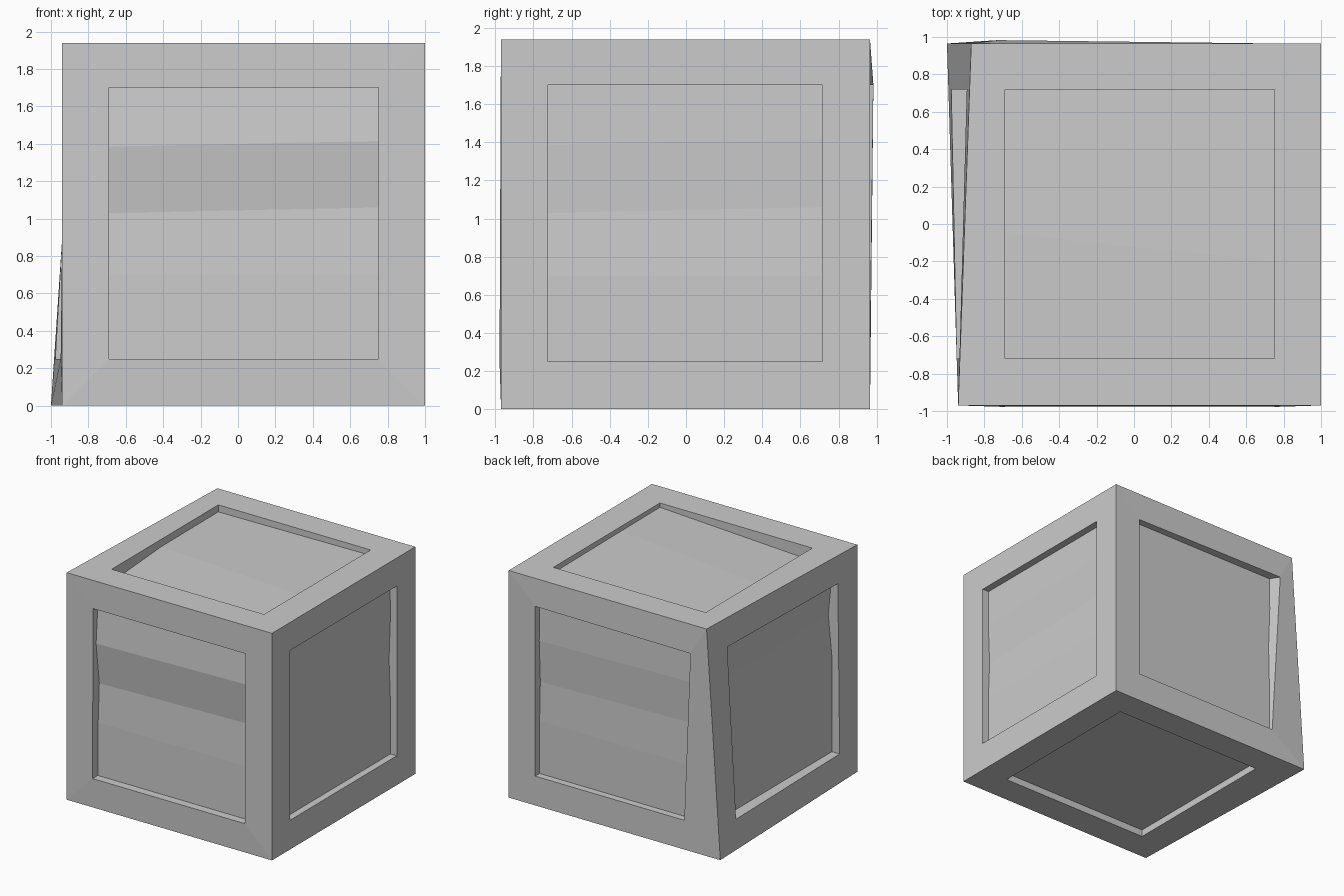
import bpy, bmesh

if "Cube" in bpy.data.objects:
    bpy.data.objects.remove(bpy.data.objects["Cube"])

frame, panels = bmesh.new(), bmesh.new()

# Outer corners of the slightly lopsided crate: key is (left/right, front/back, bottom/top)
C = {(0, 0, 0): (-.94, -.97, 0), (1, 0, 0): (1, -.97, 0),
     (1, 1, 0): (1, .965, 0), (0, 1, 0): (-1, .965, 0),
     (0, 0, 1): (-.94, -.97, 1.94), (1, 0, 1): (1, -.97, 1.94),
     (1, 1, 1): (1, .965, 1.94), (0, 1, 1): (-.87, .965, 1.94)}


def poly(bm, pts):
    bm.faces.new([bm.verts.new(p) for p in pts])


def side(keys, place, rim, rows):
    """keys: outer corners, counter-clockwise from lower left; rim: opening
    corners (u, v, depth); rows: panel rows from bottom to top, each
    (u0, v0, depth0, u1, v1, depth1)."""
    out = [C[k] for k in keys]
    hole = [place(*r) for r in rim]
    left = [place(*r[:3]) for r in rows]
    right = [place(*r[3:]) for r in rows]
    # border around the opening
    for i in range(4):
        j = (i + 1) % 4
        poly(frame, [out[i], out[j], hole[j], hole[i]])
    # recess walls
    poly(frame, [hole[0], hole[1], right[0], left[0]])
    poly(frame, [hole[1], hole[2]] + right[::-1])
    poly(frame, [hole[2], hole[3], left[-1], right[-1]])
    poly(frame, [hole[3], hole[0]] + left)
    # warped panel
    for i in range(len(rows) - 1):
        poly(panels, [left[i], right[i], right[i + 1], left[i + 1]])


def planks(u0, u1, depths, tilt=.015):
    """Horizontal bands with slightly slanted kinks."""
    vs = [.25, .70, 1.045, 1.40, 1.70]
    ts = [0, 0, tilt, tilt, 0]
    return [(u0, v - t, d, u1, v + t, d) for v, t, d in zip(vs, ts, depths)]


def rect(u0, u1, v0, v1):
    return [(u0, v0, 0), (u1, v0, 0), (u1, v1, 0), (u0, v1, 0)]


# front
side([(0, 0, 0), (1, 0, 0), (1, 0, 1), (0, 0, 1)],
     lambda u, v, d: (u, -.972 + d, v),
     [(-.69, .25, -.006), (.75, .25, -.006), (.75, 1.70, 0), (-.69, 1.70, 0)],
     planks(-.69, .75, [.065, .07, .085, .042, .065]))
# right
side([(1, 0, 0), (1, 1, 0), (1, 1, 1), (1, 0, 1)],
     lambda u, v, d: (1 - d, u, v),
     rect(-.725, .715, .25, 1.70),
     planks(-.725, .715, [.06, .06, .073, .06, .063]))
# back, with one opening corner bulging out
side([(1, 1, 0), (0, 1, 0), (0, 1, 1), (1, 1, 1)],
     lambda u, v, d: (-u, .965 - d, v),
     [(-.75, .25, 0), (.66, .25, 0), (.73, 1.70, -.018), (-.75, 1.70, 0)],
     planks(-.75, .68, [.06, .06, .07, .055, .06]))
# left, twisted
side([(0, 1, 0), (0, 0, 0), (0, 0, 1), (0, 1, 1)],
     lambda u, v, d: (-.94 + d, -u, v),
     [(-.72, .25, -.037), (.72, .25, -.008), (.72, 1.70, .009), (-.72, 1.70, .046)],
     planks(-.72, .72, [.065, .065, .065, .10, .07]))
# top
side([(0, 0, 1), (1, 0, 1), (1, 1, 1), (0, 1, 1)],
     lambda u, v, d: (u, v, 1.94 - d),
     rect(-.69, .75, -.72, .72),
     [(-.69, -.72, .11, .75, -.72, .037), (-.69, -.05, .063, .75, -.2, .04),
      (-.69, .72, .06, .75, .72, .047)])
# bottom
side([(0, 1, 0), (1, 1, 0), (1, 0, 0), (0, 0, 0)],
     lambda u, v, d: (u, -v, d),
     rect(-.69, .75, -.72, .72),
     [(-.69, -.72, .06, .75, -.72, .06), (-.69, .72, .06, .75, .72, .06)])

for name, bm in (("crate_frame", frame), ("crate_panels", panels)):
    bmesh.ops.remove_doubles(bm, verts=bm.verts, dist=1e-4)
    me = bpy.data.meshes.new(name)
    bm.to_mesh(me)
    bm.free()
    bpy.context.collection.objects.link(bpy.data.objects.new(name, me))
